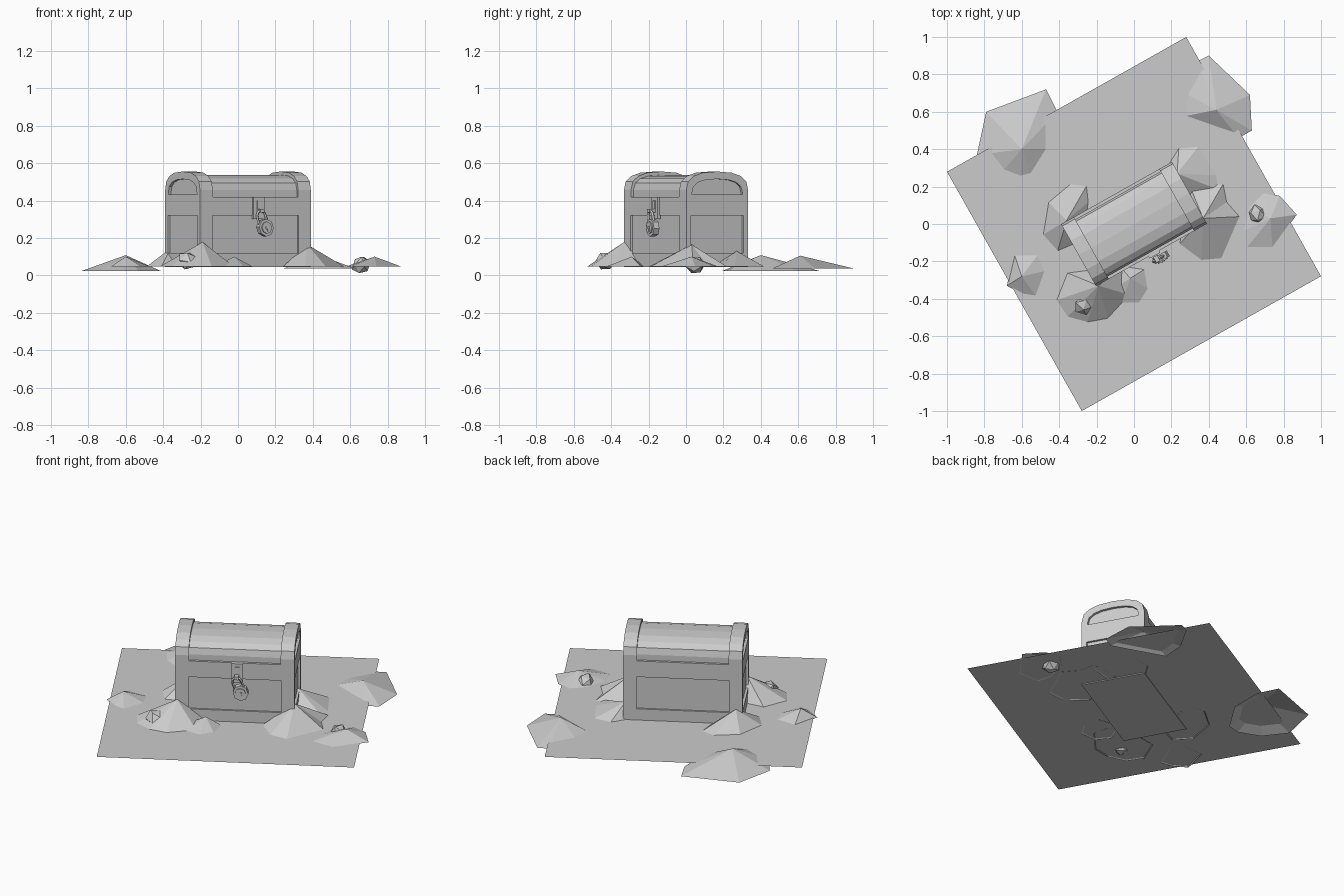
import bpy, bmesh
from math import radians, sin, cos, pi
from mathutils import Matrix, Vector
import random

cube = bpy.data.objects.get("Cube")
if cube:
    bpy.data.objects.remove(cube, do_unlink=True)

random.seed(4)
TURN = Matrix.Rotation(radians(29.4), 4, 'Z')
L, D = 0.34, 0.19              # half length and half depth of the chest
BASE, SEAM = 0.045, 0.42

grey = bpy.data.materials.new("plain_grey")
grey.use_nodes = True
COLOUR = (0.6, 0.6, 0.6, 1)
grey.diffuse_color = COLOUR
grey.node_tree.nodes["Principled BSDF"].inputs["Base Color"].default_value = COLOUR


def finish(name, bm, matrix=TURN, solid=True):
    if solid:
        bmesh.ops.recalc_face_normals(bm, faces=bm.faces)
    bm.transform(matrix)
    mesh = bpy.data.meshes.new(name)
    bm.to_mesh(mesh)
    bm.free()
    mesh.materials.append(grey)
    obj = bpy.data.objects.new(name, mesh)
    bpy.context.collection.objects.link(obj)


def box(name, low, high, matrix=TURN):
    low, high = Vector(low), Vector(high)
    bm = bmesh.new()
    bmesh.ops.create_cube(bm, size=1)
    bm.transform(Matrix.Translation((low + high) / 2) @ Matrix.Diagonal(high - low).to_4x4())
    finish(name, bm, matrix)


def prism(name, profile, x0, x1, matrix=TURN):
    """Extrude a (y, z) outline along x."""
    bm = bmesh.new()
    ends = [[bm.verts.new((x, y, z)) for y, z in profile] for x in (x0, x1)]
    for end in ends:
        bm.faces.new(end)
    for i in range(len(profile)):
        bm.faces.new((ends[0][i - 1], ends[0][i], ends[1][i], ends[1][i - 1]))
    finish(name, bm, matrix)


def arch(half, bottom, shoulder, top, steps=8):
    """Flattened barrel outline, from the front foot over to the back foot."""
    points = [(-half, bottom)]
    for i in range(steps + 1):
        a = pi * i / steps
        c, s = cos(a), max(sin(a), 0)
        points.append((-half * (abs(c) ** 0.8) * (1 if c > 0 else -1),
                       shoulder + (top - shoulder) * s ** 0.8))
    return points + [(half, bottom)]


def arch_frame(name, outer, inner, x0, x1):
    """Ring between two outlines of equal point count."""
    bm = bmesh.new()
    n = len(outer)
    loops = [[bm.verts.new((x, y, z)) for y, z in p]
             for x, p in ((x0, outer), (x1, outer), (x1, inner), (x0, inner))]
    for a, b in zip(loops, loops[1:] + loops[:1]):
        for i in range(n):
            j = (i + 1) % n
            bm.faces.new((a[i], a[j], b[j], b[i]))
    finish(name, bm)


# Ground sheet
bm = bmesh.new()
bmesh.ops.create_grid(bm, x_segments=1, y_segments=1, size=0.734)
finish("ground_sheet", bm, Matrix.Translation((0, 0, 0.05)) @ TURN, solid=False)

# Chest body: recessed core with rails and corner posts
LOW, HIGH = 0.12, 0.32
box("body_core", (-L + .014, -D + .012, BASE + .005), (L - .014, D - .012, SEAM - .005))
box("bottom_rail", (-L, -D, BASE), (L, D, LOW))
box("top_rail", (-L, -D, HIGH), (L, D, SEAM))
for sx, end in ((-1, "right"), (1, "left")):
    for sy, side in ((-1, "front"), (1, "back")):
        xs, ys = sorted((sx * L, sx * .265)), sorted((sy * D, sy * .16))
        box(f"{side}_{end}_post", (xs[0], ys[0], LOW), (xs[1], ys[1], HIGH))

# Barrel lid: lower middle, raised end bands, recessed end panels
prism("lid_middle", arch(D - .015, SEAM, .455, .537), -.27, .27)
band = arch(D, SEAM, .455, .555)
for s, end in ((-1, "right"), (1, "left")):
    prism(f"lid_band_{end}", band, s * .262, s * (L - .016))
    arch_frame(f"lid_end_frame_{end}", band, arch(.155, .432, .44, .515),
               s * (L - .016), s * L)

# Hasp and staple
box("hasp_plate", (-.018, -D - .012, .3), (.048, -D + .005, SEAM))
box("hasp_slot", (.002, -D - .018, .35), (.028, -D - .01, .40))
box("staple", (.002, -D - .05, .335), (.026, -D - .01, .355))

# Tilted padlock
LOCK = TURN @ Matrix.Translation((.038, -.226, .255)) @ Matrix.Rotation(radians(-20), 4, 'Y')


def lock_disc(name, rx, rz, y0, y1, sides=8):
    angles = [2 * pi * (i + .5) / sides for i in range(sides)]
    outline = [(rx * cos(a), rz * sin(a)) for a in angles]
    prism(name, outline, y0, y1, LOCK @ Matrix.Rotation(pi / 2, 4, 'Z'))


lock_disc("padlock_body", .044, .048, -.017, .017)
lock_disc("padlock_face", .03, .033, -.024, -.01)
lock_disc("keyhole_top", .01, .01, -.028, -.02, 6)
box("keyhole_slot", (-.004, -.028, -.02), (.004, -.02, 0), LOCK)

# Shackle: a square tube swept over a half circle with straight legs
path = [(pi * i / 6, .065) for i in range(7)]
path = [(0, .025)] + path + [(pi, .025)]
bm = bmesh.new()
rings = [[bm.verts.new(((.026 + .007 * cos(b)) * cos(a), .008 * sin(b),
                        z + (.03 + .007 * cos(b)) * sin(a)))
          for b in (0, pi / 2, pi, 3 * pi / 2)] for a, z in path]
for a, b in zip(rings, rings[1:]):
    for k in range(4):
        bm.faces.new((a[k - 1], a[k], b[k], b[k - 1]))
bm.faces.new(rings[0])
bm.faces.new(rings[-1])
finish("padlock_shackle", bm, LOCK)


# Sand mounds: open fans; rims in hundredths, anticlockwise
def mound(name, peak, rim_z, rim):
    bm = bmesh.new()
    top = bm.verts.new(peak)
    ring = [bm.verts.new((x / 100, y / 100, rim_z)) for x, y in rim]
    for i, v in enumerate(ring):
        bm.faces.new((top, v, ring[(i + 1) % len(ring)]))
    finish(name, bm, Matrix(), solid=False)


mound("mound_back_right", (-.6, .4, .108), .022,
      ((-79, 60), (-84, 37), (-74, 24), (-61, 19), (-53, 21), (-41, 40), (-41, 60), (-47, 72)))
mound("mound_back_left", (.44, .61, .105), .036,
      ((24, 57), (44, 50), (56, 46), (63, 50), (62, 69), (40, 90), (34, 87), (25, 71)))
mound("mound_far_left", (.73, .03, .1), .048,
      ((58, -4), (60, -13), (74, -13), (87, 5), (78, 15), (69, 17), (61, 9)))
mound("mound_left_corner", (.37, .03, .165), .046,
      ((24, -11), (36, -20), (47, -19), (57, 4), (50, 12), (48, 22), (30, 20)))
mound("mound_front_corner", (-.19, -.33, .178), .046,
      ((-42, -41), (-36, -50), (-25, -53), (-14, -51), (-2, -38), (-5, -22), (-36, -26)))
mound("mound_front", (-.02, -.29, .1), .046,
      ((-13, -36), (-7, -43), (3, -43), (8, -35), (6, -24), (-8, -22)))
mound("mound_right_end", (-.36, .02, .145), .046,
      ((-49, -6), (-41, -15), (-27, -9), (-24, 12), (-25, 21), (-34, 22), (-46, 12)))
mound("mound_far_right", (-.6, -.28, .1), .046,
      ((-68, -33), (-59, -38), (-52, -39), (-47, -25), (-51, -16), (-64, -16)))
mound("mound_back_corner", (.23, .27, .13), .046,
      ((12, 22), (30, 14), (46, 18), (45, 26), (35, 42), (24, 41)))


# Loose rocks
def rock(name, centre, size):
    bm = bmesh.new()
    bmesh.ops.create_icosphere(bm, subdivisions=1, radius=size)
    for v in bm.verts:
        v.co *= random.uniform(.85, 1.12)
    finish(name, bm, Matrix.Translation(centre) @ Matrix.Rotation(.6, 4, 'X'))


rock("front_rock", (-.27, -.43, .077), .055)
rock("left_rock", (.66, .05, .053), .052)
